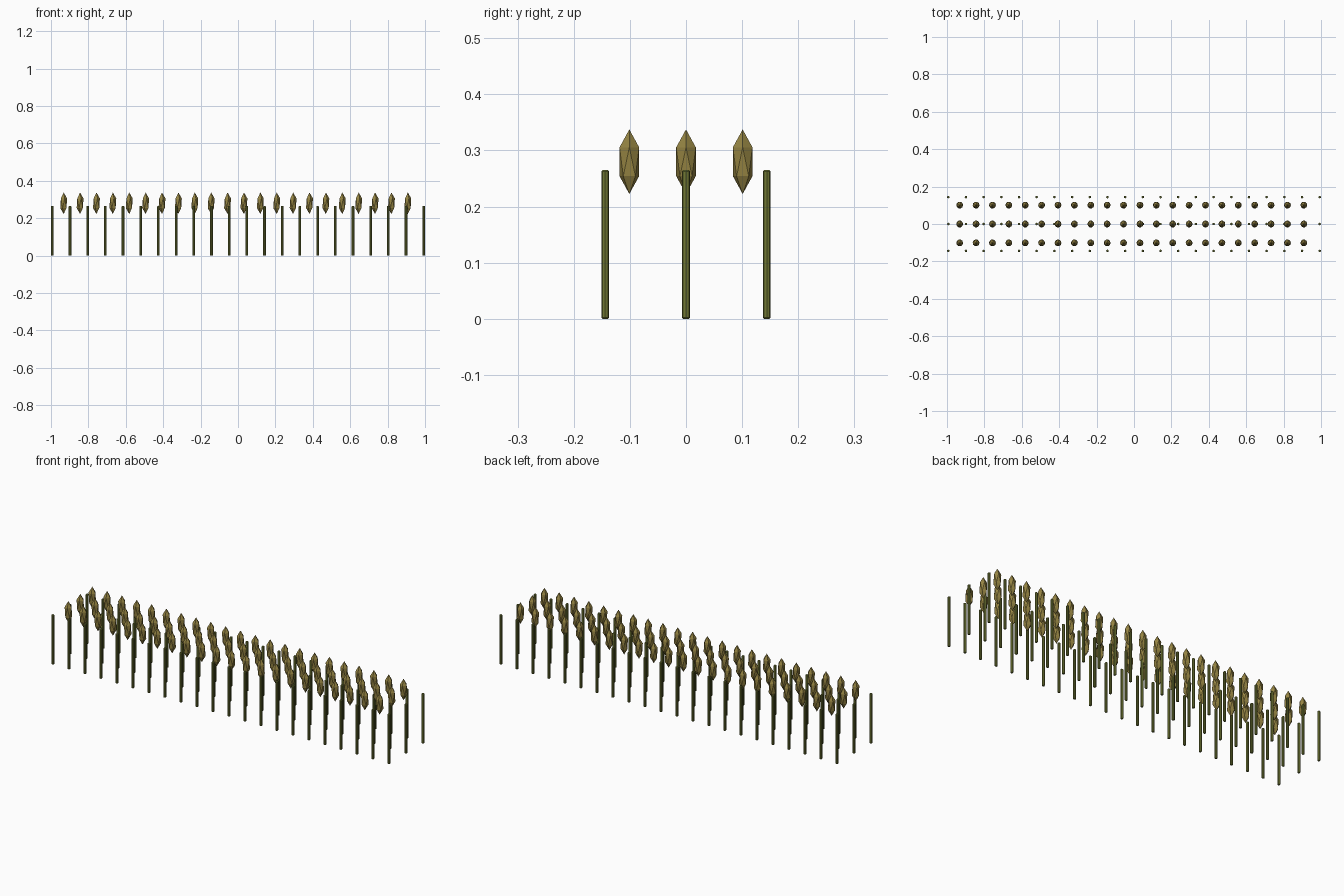
import bpy, bmesh
from mathutils import Matrix

if "Cube" in bpy.data.objects:
    bpy.data.objects.remove(bpy.data.objects["Cube"])

COLUMNS = 22


def material(name, rgb):
    m = bpy.data.materials.new(name)
    m.diffuse_color = (*rgb, 1)
    m.use_nodes = True
    m.node_tree.nodes["Principled BSDF"].inputs["Base Color"].default_value = m.diffuse_color
    return m


def finish(bm, name, mat):
    mesh = bpy.data.meshes.new(name)
    bm.to_mesh(mesh)
    bm.free()
    mesh.materials.append(mat)
    bpy.context.collection.objects.link(bpy.data.objects.new(name, mesh))


def columns(x0, x1):
    return [x0 + (x1 - x0) * i / (COLUMNS - 1) for i in range(COLUMNS)]


stalk_green = material("stalk olive green", (0.165, 0.19, 0.035))
head_tan = material("seed head tan", (0.30, 0.23, 0.055))

# Stalks: thin eight-sided rods with slightly chamfered ends, one mesh per row
for row, y in zip(("front", "middle", "back"), (-0.144, 0, 0.144)):
    bm = bmesh.new()
    for x in columns(-0.993, 0.993):
        bmesh.ops.create_cone(bm, cap_ends=True, segments=8, radius1=0.007,
                              radius2=0.007, depth=0.265,
                              matrix=Matrix.Translation((x, y, 0.1325)))
    rims = [e for e in bm.edges if abs(e.verts[0].co.z - e.verts[1].co.z) < 0.01]
    bmesh.ops.bevel(bm, geom=rims, offset=0.002, segments=1, affect='EDGES')
    finish(bm, f"{row}_stalks", stalk_green)

# Seed heads: stretched icosahedra, one mesh per row
for row, y in zip(("front", "middle", "back"), (-0.101, 0, 0.101)):
    bm = bmesh.new()
    for x in columns(-0.932, 0.908):
        bmesh.ops.create_icosphere(
            bm, subdivisions=1, radius=1,
            matrix=Matrix.Translation((x, y, 0.28))
            @ Matrix.Diagonal((0.0205, 0.0205, 0.0575, 1)))
    finish(bm, f"{row}_seed_heads", head_tan)
